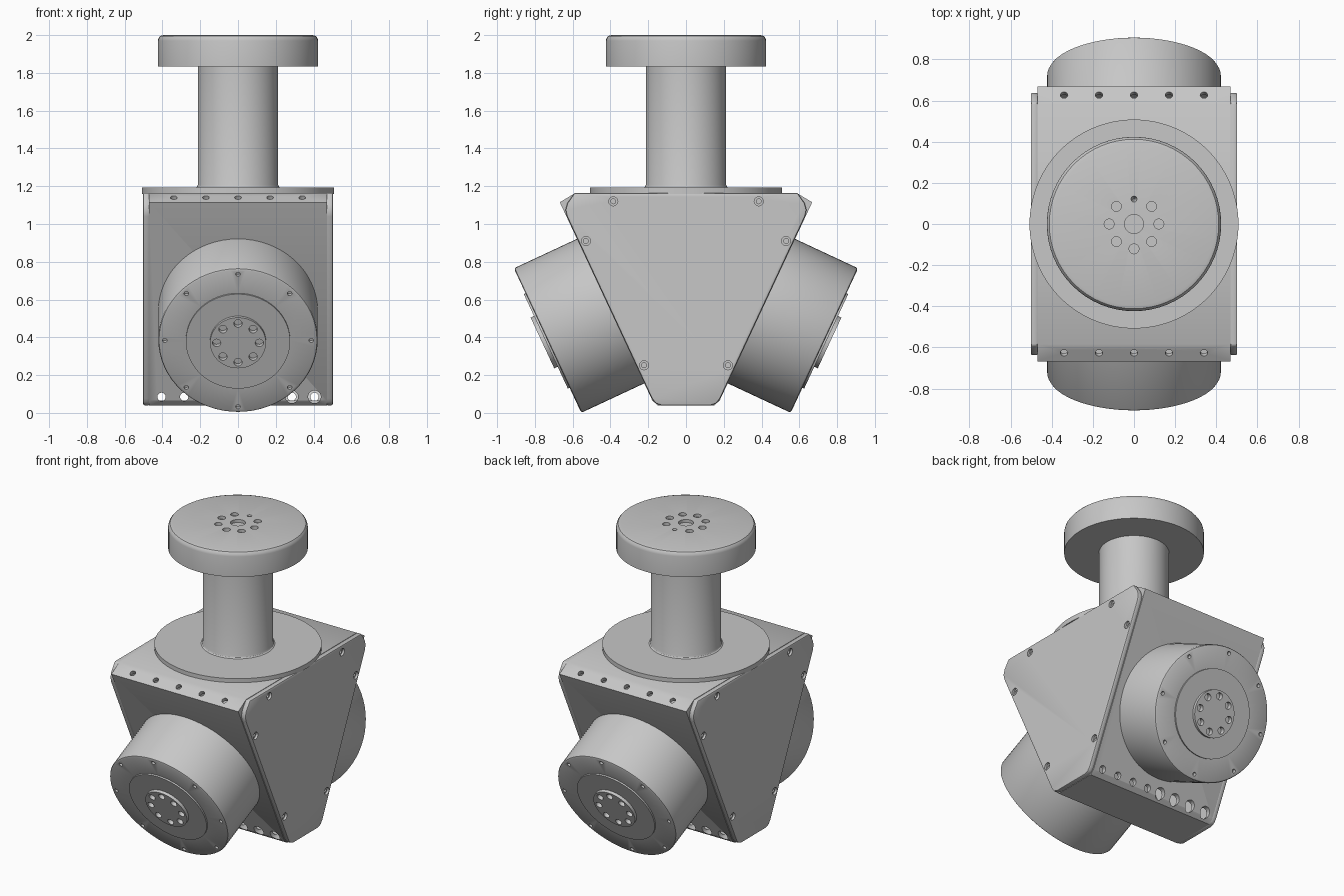
import bpy, bmesh
from math import cos, sin, pi, radians
from mathutils import Matrix, Vector

cube = bpy.data.objects.get("Cube")
if cube:
    bpy.data.objects.remove(cube, do_unlink=True)

grey = bpy.data.materials.new("plain grey")
grey.use_nodes = True
grey.diffuse_color = (0.57, 0.57, 0.57, 1)
grey.node_tree.nodes["Principled BSDF"].inputs["Base Color"].default_value = grey.diffuse_color


def make(name, bm):
    bmesh.ops.recalc_face_normals(bm, faces=bm.faces)
    mesh = bpy.data.meshes.new(name)
    bm.to_mesh(mesh)
    bm.free()
    mesh.materials.append(grey)
    obj = bpy.data.objects.new(name, mesh)
    bpy.context.collection.objects.link(obj)
    return obj


def lathe(name, profile, steps=64):
    """Spin (radius, height) points about z."""
    bm = bmesh.new()
    verts = [bm.verts.new((r, 0, z)) for r, z in profile]
    edges = [bm.edges.new(pair) for pair in zip(verts, verts[1:])]
    bmesh.ops.spin(bm, geom=verts + edges, cent=(0, 0, 0), axis=(0, 0, 1),
                   angle=2 * pi, steps=steps)
    bmesh.ops.remove_doubles(bm, verts=bm.verts, dist=0.0001)
    return make(name, bm)


def prism(name, half, x0, x1):
    """Extrude a y-symmetric (y, z) outline along x."""
    outline = half + [(-y, z) for y, z in reversed(half)]
    bm = bmesh.new()
    face = bm.faces.new([bm.verts.new((x0, y, z)) for y, z in outline])
    out = bmesh.ops.extrude_face_region(bm, geom=[face])["geom"]
    bmesh.ops.translate(bm, vec=(x1 - x0, 0, 0),
                        verts=[v for v in out if isinstance(v, bmesh.types.BMVert)])
    return make(name, bm)


def drill(obj, holes):
    """Cut round holes given as (centre, axis, radius, length, tip radius)."""
    bm = bmesh.new()
    for centre, axis, radius, length, tip in holes:
        turn = Vector(axis).to_track_quat('Z', 'Y').to_matrix().to_4x4()
        bmesh.ops.create_cone(bm, cap_ends=True, segments=20, radius1=tip,
                              radius2=radius, depth=length,
                              matrix=Matrix.Translation(centre) @ turn)
    cutter = make(obj.name + "_cutter", bm)
    cutter.hide_render = True
    mod = obj.modifiers.new("holes", 'BOOLEAN')
    mod.operation, mod.solver, mod.object = 'DIFFERENCE', 'EXACT', cutter
    mod.use_self = True
    return cutter


def soften(obj, width):
    mod = obj.modifiers.new("edges", 'BEVEL')
    mod.width, mod.segments, mod.limit_method = width, 2, 'ANGLE'


def finish(obj, cutter=None):
    """Apply the modifiers, then shade smooth with sharp edges kept."""
    bpy.context.view_layer.update()
    graph = bpy.context.evaluated_depsgraph_get()
    mesh = bpy.data.meshes.new_from_object(obj.evaluated_get(graph))
    obj.modifiers.clear()
    obj.data = mesh
    if cutter:
        bpy.data.objects.remove(cutter, do_unlink=True)
    bpy.ops.object.select_all(action='DESELECT')
    obj.select_set(True)
    bpy.context.view_layer.objects.active = obj
    bpy.ops.object.shade_smooth_by_angle(angle=radians(32))


def ring(count, radius):
    return [(radius * sin(2 * pi * i / count), radius * cos(2 * pi * i / count))
            for i in range(count)]


# Hollow folded housing
housing = prism("housing", [(0.15, 0.04), (0.178, 0.065), (0.668, 1.115), (0.585, 1.165)],
                -0.47, 0.47)
shell = housing.modifiers.new("wall", 'SOLIDIFY')
shell.thickness, shell.offset, shell.use_even_offset = 0.025, -1, True
holes = []
for s in (-1, 1):
    for i in range(-2, 3):
        holes.append(((i * 0.17, s * 0.627, 1.14), (0, s * 0.48, 0.88), 0.018, 0.09, 0.018))
    for x in (0.05, 0.165, 0.285, 0.405):
        holes.append(((-s * x, s * 0.2, 0.085), (0, s, 0), 0.034, 0.2, 0.034))
        holes.append(((s * x, s * 0.2, 0.085), (0, s, 0), 0.022, 0.2, 0.022))
finish(housing, drill(housing, holes))

# Side panels with counterbored screw holes
panel_half = [(0.13, 0.04), (0.16, 0.05), (0.18, 0.075), (0.63, 1.04),
              (0.638, 1.075), (0.628, 1.11), (0.59, 1.165)]
for s, side in ((1, "left"), (-1, "right")):
    panel = prism(side + "_panel", panel_half, s * 0.468, s * 0.502)
    soften(panel, 0.008)
    holes = []
    for y, z in ((0.385, 1.12), (0.53, 0.91), (0.222, 0.252)):
        for t in (-1, 1):
            holes.append(((s * 0.502, t * y, z), (s, 0, 0), 0.024, 0.03, 0.024))
            holes.append(((s * 0.502, t * y, z), (s, 0, 0), 0.013, 0.05, 0.013))
    finish(panel, drill(panel, holes))

# Drum motors tilted downwards, front and back
for name, spin in (("front_motor", 0), ("back_motor", pi)):
    motor = lathe(name, [(0, -0.41), (0.422, -0.41), (0.422, -0.012), (0.418, -0.004),
                         (0.41, 0), (0.276, 0), (0.276, 0.01), (0.148, 0.01),
                         (0.148, 0.03), (0, 0.03)])
    holes = [((x, y, 0), (0, 0, 1), 0.012, 0.05, 0.012) for x, y in ring(8, 0.387)]
    holes += [((x, y, 0.03), (0, 0, 1), 0.022, 0.06, 0.022) for x, y in ring(8, 0.113)]
    finish(motor, drill(motor, holes))
    motor.data.transform(Matrix.Rotation(spin, 4, 'Z')
                         @ Matrix.Translation((0, -0.733, 0.383))
                         @ Matrix.Rotation(radians(115), 4, 'X'))

# Mounting plate, column and head
finish(lathe("mounting_plate", [(0, 1.16), (0.508, 1.16), (0.508, 1.192), (0, 1.192)], 96))
finish(lathe("column", [(0, 1.18), (0.224, 1.18), (0.224, 1.192), (0.217, 1.197),
                        (0.213, 1.207), (0.213, 1.85), (0, 1.85)]))
head = lathe("head", [(0, 1.833), (0.424, 1.833), (0.424, 1.97), (0.421, 1.984),
                      (0.412, 1.995), (0.395, 2), (0, 2)])
holes = [((0, 0, 2), (0, 0, 1), 0.046, 0.04, 0.046)]
for i, (x, y) in enumerate(ring(8, 0.121)):
    # The rearmost hole narrows to a deep point
    holes.append(((x, y, 2), (0, 0, 1), 0.025, 0.1, 0.004) if i == 0
                 else ((x, y, 2), (0, 0, 1), 0.024, 0.04, 0.024))
finish(head, drill(head, holes))
